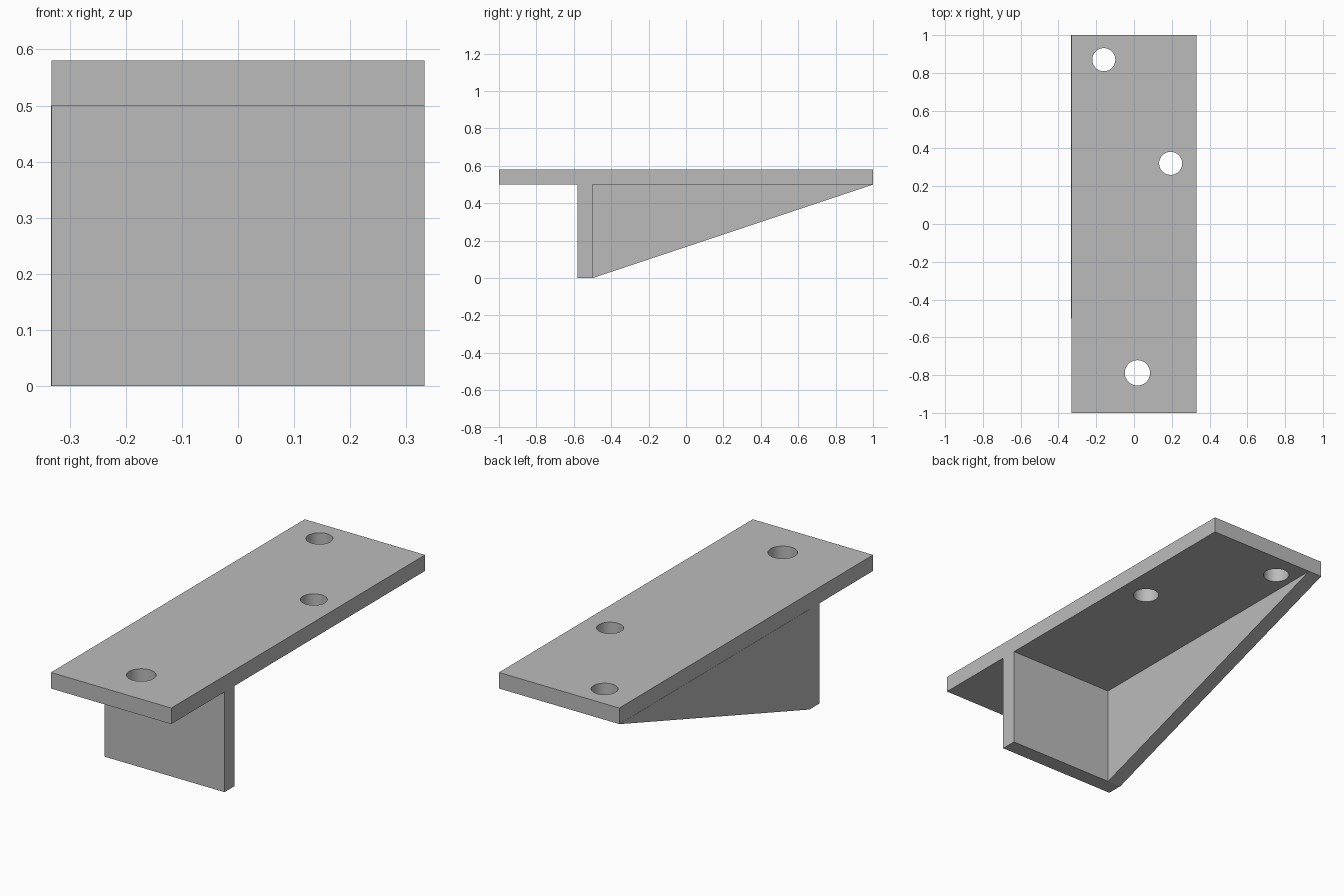
import bpy
import bmesh
from mathutils import Vector

cube = bpy.data.objects.get("Cube")
if cube:
    bpy.data.objects.remove(cube, do_unlink=True)

HALF_W = 0.332
THICK = 0.08
SHELF_Z = 0.5
WALL_BACK = -0.5

grey = bpy.data.materials.new("grey")
grey.use_nodes = True
colour = (0.5, 0.5, 0.5, 1)
grey.diffuse_color = colour
grey.node_tree.nodes["Principled BSDF"].inputs["Base Color"].default_value = colour


def prism(name, profile, x0, x1):
    """Extrude a (y, z) profile along x."""
    bm = bmesh.new()
    face = bm.faces.new([bm.verts.new((x0, y, z)) for y, z in profile])
    out = bmesh.ops.extrude_face_region(bm, geom=[face])
    moved = [v for v in out["geom"] if isinstance(v, bmesh.types.BMVert)]
    bmesh.ops.translate(bm, verts=moved, vec=Vector((x1 - x0, 0, 0)))
    bmesh.ops.recalc_face_normals(bm, faces=bm.faces)
    mesh = bpy.data.meshes.new(name)
    bm.to_mesh(mesh)
    bm.free()
    mesh.materials.append(grey)
    obj = bpy.data.objects.new(name, mesh)
    bpy.context.collection.objects.link(obj)
    return obj


def rect(y0, y1, z0, z1):
    return [(y0, z0), (y1, z0), (y1, z1), (y0, z1)]


# Top plate, upright wall and the triangular web along one edge
plate = prism("top_plate", rect(-1, 1, SHELF_Z, SHELF_Z + THICK), -HALF_W, HALF_W)
prism("upright_wall", rect(WALL_BACK - THICK, WALL_BACK, 0, SHELF_Z), -HALF_W, HALF_W)
prism("side_web", [(WALL_BACK, 0), (1, SHELF_Z), (WALL_BACK, SHELF_Z)],
      -HALF_W - 0.001, -HALF_W + 0.075)

# Round screw holes through the plate
for x, y, radius in [(-0.16, 0.87, 0.061), (0.194, 0.321, 0.061), (0.018, -0.788, 0.067)]:
    bpy.ops.mesh.primitive_cylinder_add(vertices=48, radius=radius, depth=0.4,
                                        location=(x, y, SHELF_Z + THICK / 2))
    cutter = bpy.context.object
    cutter.name = "hole_cutter"
    cutter.data.materials.append(grey)
    cut = plate.modifiers.new("hole", "BOOLEAN")
    cut.object = cutter
    cut.solver = "EXACT"
    bpy.ops.object.select_all(action="DESELECT")
    plate.select_set(True)
    bpy.context.view_layer.objects.active = plate
    bpy.ops.object.modifier_apply(modifier=cut.name)
    bpy.data.objects.remove(cutter, do_unlink=True)

# Smooth hole walls, crisp plate edges
bpy.ops.object.shade_smooth_by_angle()
